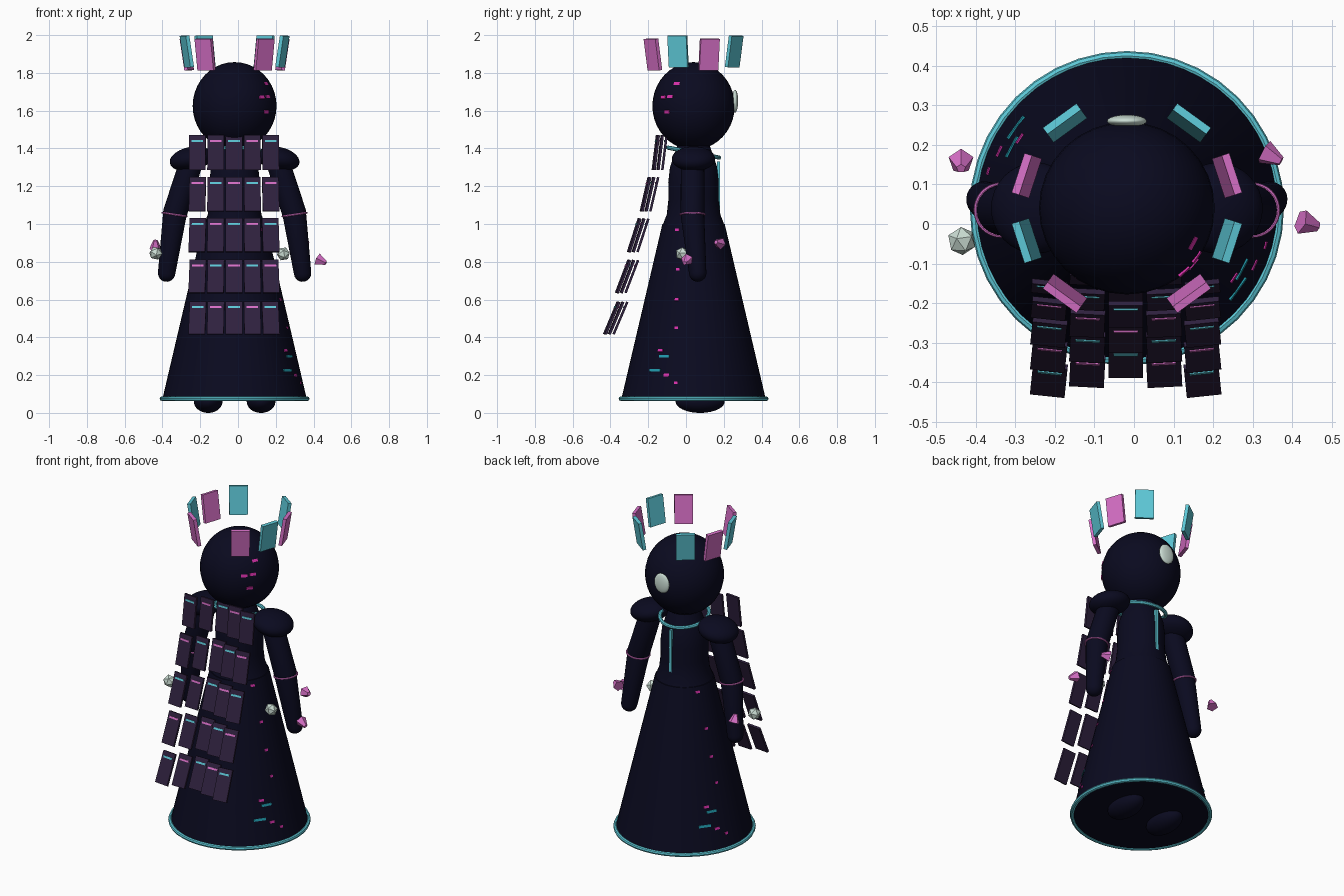
import bpy, bmesh, math
from mathutils import Matrix, Vector, Euler

cube = bpy.data.objects.get("Cube")
if cube:
    bpy.data.objects.remove(cube)

CX, CY = -0.018, 0.04     # body axis


def material(name, rgb):
    m = bpy.data.materials.new(name)
    m.use_nodes = True
    m.diffuse_color = (*rgb, 1)
    m.node_tree.nodes["Principled BSDF"].inputs["Base Color"].default_value = (*rgb, 1)
    return m


NAVY = material("midnight navy", (0.003, 0.003, 0.014))
PLUM = material("dark plum", (0.028, 0.015, 0.048))
TEAL = material("bright teal", (0.11, 0.58, 0.68))
PINK = material("orchid pink", (0.68, 0.16, 0.57))
PALE = material("pale mint", (0.6, 0.73, 0.66))
HOT = material("hot pink", (0.68, 0.03, 0.4))
CYAN = material("deep cyan", (0.015, 0.33, 0.42))


def finish(name, bm, mat, matrix=None, smooth=True):
    me = bpy.data.meshes.new(name)
    bmesh.ops.recalc_face_normals(bm, faces=bm.faces)
    bm.to_mesh(me)
    bm.free()
    me.materials.append(mat)
    ob = bpy.data.objects.new(name, me)
    bpy.context.collection.objects.link(ob)
    if matrix is not None:
        ob.matrix_world = matrix
    if smooth:
        bpy.ops.object.select_all(action='DESELECT')
        ob.select_set(True)
        bpy.context.view_layer.objects.active = ob
        bpy.ops.object.shade_smooth_by_angle(angle=math.radians(40))
    return ob


def place(loc, rot=(0, 0, 0)):
    return Matrix.Translation(loc) @ Euler(rot).to_matrix().to_4x4()


def box(name, size, mat, matrix):
    bm = bmesh.new()
    bmesh.ops.create_cube(bm, size=1)
    bmesh.ops.scale(bm, vec=size, verts=bm.verts)
    return finish(name, bm, mat, matrix, False)


def ellipsoid(name, radii, mat, loc, rot=(0, 0, 0)):
    bm = bmesh.new()
    bmesh.ops.create_uvsphere(bm, u_segments=32, v_segments=20, radius=1)
    bmesh.ops.scale(bm, vec=radii, verts=bm.verts)
    return finish(name, bm, mat, place(loc, rot))


def lathe(name, profile, mat, matrix, closed=False, steps=40):
    bm = bmesh.new()
    vs = [bm.verts.new((r, 0, z)) for r, z in profile]
    pairs = list(zip(vs, vs[1:])) + ([(vs[-1], vs[0])] if closed else [])
    es = [bm.edges.new(p) for p in pairs]
    bmesh.ops.spin(bm, geom=vs + es, axis=(0, 0, 1), cent=(0, 0, 0),
                   angle=math.tau, steps=steps)
    bmesh.ops.remove_doubles(bm, verts=bm.verts, dist=0.0001)
    return finish(name, bm, mat, matrix)


def ring(name, major, minor, mat, matrix):
    circle = [(major + minor * math.cos(a * math.tau / 8), minor * math.sin(a * math.tau / 8))
              for a in range(8)]
    return lathe(name, circle, mat, matrix, closed=True)


def limb(name, a, b, ra, rb, mat):
    a, b = Vector(a), Vector(b)
    d = b - a
    rings = [math.radians(t) for t in range(-90, 91, 15)]
    profile = [(ra * math.cos(t), ra * math.sin(t)) for t in rings if t <= 0]
    profile += [(rb * math.cos(t), d.length + rb * math.sin(t)) for t in rings if t >= 0]
    turn = d.to_track_quat('Z', 'Y').to_matrix().to_4x4()
    return lathe(name, profile, mat, Matrix.Translation(a) @ turn, steps=24)


# Gown, hem, torso
axis = place((CX, CY, 0))
lathe("skirt", [(0, 0.07), (0.383, 0.07), (0.165, 1.0), (0, 1.02)], NAVY, axis, steps=48)
ring("hem_trim", 0.385, 0.012, TEAL, place((CX, CY, 0.075)))
lathe("torso", [(0.165, 0.99), (0.142, 1.05), (0.133, 1.13), (0.134, 1.22), (0.125, 1.3),
                (0.105, 1.36), (0.08, 1.43), (0, 1.44)], NAVY, axis)
ring("collar", 0.138, 0.011, TEAL, place((CX, CY, 1.378), (math.radians(-11), 0, 0)))
box("chest_strip", (0.018, 0.016, 0.31), TEAL, place((CX, CY + 0.131, 1.175)))

# Head and single eye
HEAD = Vector((CX, CY, 1.625))
ellipsoid("head", (0.222, 0.218, 0.232), NAVY, HEAD)
ellipsoid("eye", (0.05, 0.016, 0.06), PALE, (CX, CY + 0.22, 1.65))

# Feet, shoulders, arms
for side, label in ((1, "left"), (-1, "right")):
    def at(x, y, z):
        return (CX + side * x, y, z)
    ellipsoid(label + "_foot", (0.076, 0.13, 0.06), NAVY, at(0.14, 0.075, 0.06))
    ellipsoid(label + "_shoulder", (0.115, 0.115, 0.063), NAVY, at(0.23, CY, 1.345),
              (0, side * 0.2, 0))
    limb(label + "_upper_arm", at(0.235, 0.035, 1.31), at(0.315, 0.035, 1.06), 0.062, 0.064, NAVY)
    limb(label + "_forearm", at(0.318, 0.035, 1.04), at(0.36, 0.062, 0.74), 0.062, 0.046, NAVY)
    ring(label + "_bracelet", 0.065, 0.005, PINK,
         place(at(0.318, 0.035, 1.05), (0, -side * 0.15, 0)))

# Floating crown plates, open at front and back
for k in range(10):
    if k in (2, 7):
        continue
    a = math.radians(18 + 36 * k)
    loc = (CX + 0.266 * math.cos(a), CY + 0.266 * math.sin(a), 1.914 if k % 2 else 1.897)
    m = place(loc, (0, 0, a)) @ Matrix.Rotation(math.radians(9), 4, 'Y')
    box(f"crown_plate_{k}", (0.02, 0.105, 0.168), TEAL if k % 2 else PINK, m)

# Cape of hovering tiles with a glowing slit on each
rows = [(1.378, -0.16, 7), (1.157, -0.214, 13), (0.94, -0.274, 18),
        (0.722, -0.333, 21), (0.502, -0.393, 23)]
for i, (z, y, tilt) in enumerate(rows):
    for j in range(-2, 3):
        m = place((CX - 0.003 + 0.097 * j, y + 0.023 * (2 - abs(j)), z),
                  (math.radians(-tilt), 0, math.radians(3 * j)))
        box(f"cape_tile_{i}_{j + 2}", (0.088, 0.013, 0.186), PLUM, m)
        slit = m @ Matrix.Translation((0, -0.006, 0.06))
        box(f"cape_slit_{i}_{j + 2}", (0.062, 0.007, 0.011), PINK if (i + j) % 2 else TEAL, slit)

# Floating shards
shards = [(-0.437, 0.15, 0.89, PINK), (0.35, 0.17, 0.9, PINK), (0.443, 0.0, 0.803, PINK),
          (-0.435, -0.043, 0.845, PALE), (0.24, -0.02, 0.842, PALE)]
for n, (x, y, z, mat) in enumerate(shards):
    bm = bmesh.new()
    if mat is PALE:
        bmesh.ops.create_icosphere(bm, subdivisions=1, radius=0.037)
    else:
        bmesh.ops.create_cone(bm, segments=5, radius1=0.033, radius2=0.012, depth=0.05,
                              cap_ends=True)
    finish(f"shard_{n}", bm, mat, place((x, y, z), (0.4 + n, 0.5 * n, n)), False)


# Small glowing flecks on gown and head
def fleck(name, point, normal, w, h, mat):
    turn = normal.to_track_quat('Z', 'Y').to_matrix().to_4x4()
    box(name, (w, h, 0.006), mat, Matrix.Translation(point) @ turn)


flecks = [(-36, 0.225, 0.07, CYAN), (-33, 0.33, 0.03, HOT), (-24, 0.2, 0.03, HOT),
          (-28, 0.3, 0.06, CYAN), (-20, 0.6, 0.022, HOT), (-22, 0.76, 0.02, HOT),
          (-18, 0.45, 0.018, HOT), (-30, 0.97, 0.025, HOT), (-15, 0.16, 0.02, HOT)]
for half in (0, 180):
    for n, (deg, z, w, mat) in enumerate(flecks):
        a = math.radians(deg + half)
        r = 0.383 - (z - 0.07) * 0.2344
        normal = Vector((math.cos(a), math.sin(a), 0.234)).normalized()
        point = Vector((CX + r * math.cos(a), CY + r * math.sin(a), z))
        fleck(f"gown_fleck_{half}_{n}", point, normal, w, 0.014, mat)
for n, (deg, lift) in enumerate([(-35, 13), (-48, 12), (-28, 32), (-40, -8)]):
    a, b = math.radians(deg), math.radians(lift)
    d = Vector((math.cos(a) * math.cos(b), math.sin(a) * math.cos(b), math.sin(b)))
    fleck(f"head_fleck_{n}", HEAD + d * 0.221, d, 0.035, 0.016, HOT)
